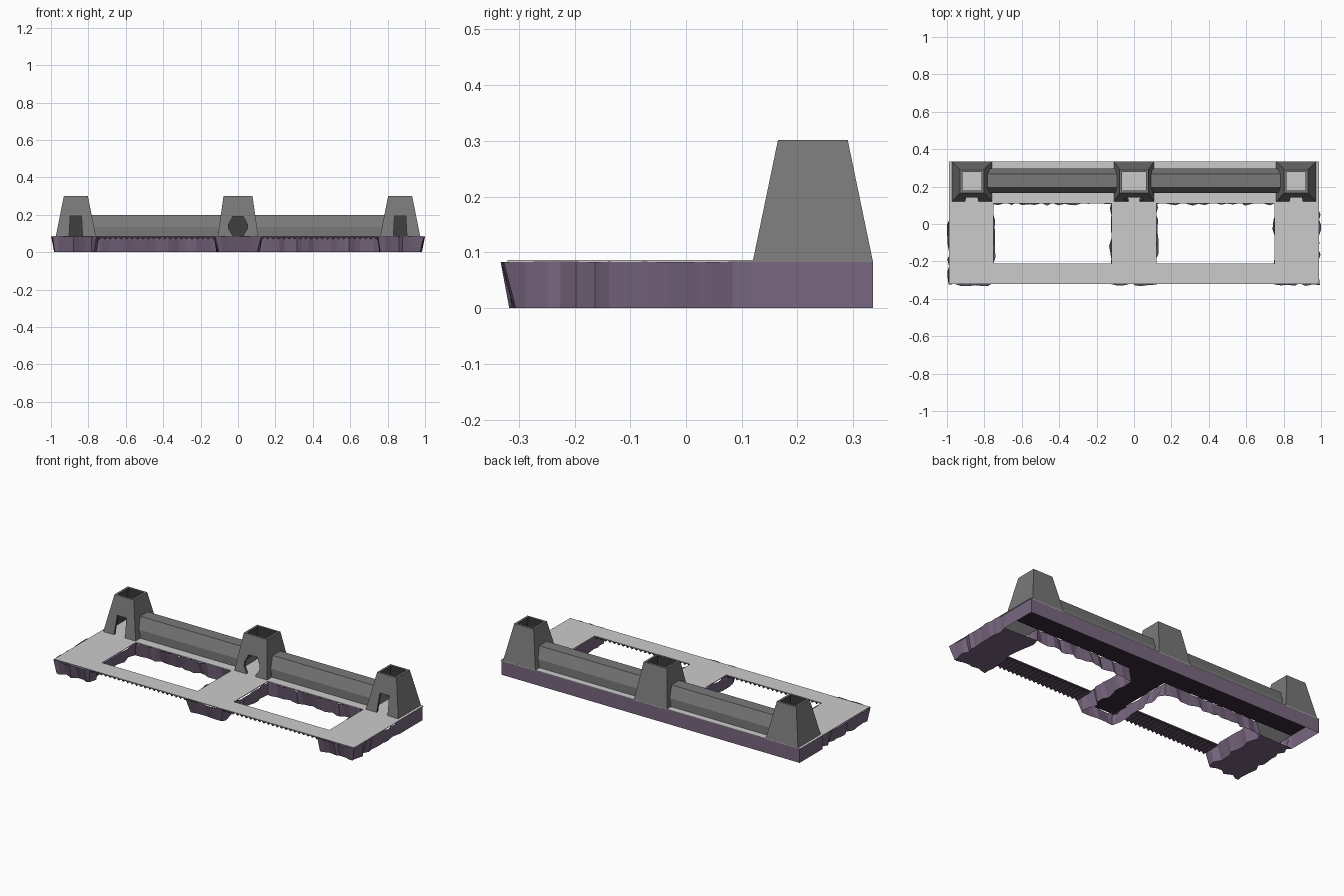
import bpy, bmesh, random
from mathutils import Vector

if "Cube" in bpy.data.objects:
    bpy.data.objects.remove(bpy.data.objects["Cube"])

random.seed(4)


def material(name, rgb):
    m = bpy.data.materials.new(name)
    m.diffuse_color = (*rgb, 1)
    m.use_nodes = True
    m.node_tree.nodes["Principled BSDF"].inputs["Base Color"].default_value = m.diffuse_color
    return m


PAVING = material("light_paving", (0.60, 0.60, 0.60))
STONE = material("grey_stone", (0.19, 0.19, 0.19))
DARK_STONE = material("dark_stone", (0.065, 0.065, 0.065))
ROCK = material("purple_rock", (0.19, 0.135, 0.215))
DARK_ROCK = material("dark_rock", (0.04, 0.025, 0.04))

H = 0.083      # height of the rock
DECK = 0.086   # top of the paving
TOP = 0.302    # top of the towers
TY = 0.2275    # tower row in y


def make(name, verts, faces, *mats, recalc=True):
    me = bpy.data.meshes.new(name)
    me.from_pydata(verts, [], faces)
    if recalc:
        bm = bmesh.new()
        bm.from_mesh(me)
        bmesh.ops.recalc_face_normals(bm, faces=bm.faces)
        bm.to_mesh(me)
        bm.free()
    for m in mats:
        me.materials.append(m)
    ob = bpy.data.objects.new(name, me)
    bpy.context.collection.objects.link(ob)
    return ob


def prism(name, profile, axis, a, b, mat):
    """Extrude a 2D profile from a to b along x or y."""
    n = len(profile)
    place = (lambda p, t: (t, p[0], p[1])) if axis == "x" else (lambda p, t: (p[0], t, p[1]))
    verts = [place(p, t) for t in (a, b) for p in profile]
    faces = [(i, (i + 1) % n, n + (i + 1) % n, n + i) for i in range(n)]
    faces += [tuple(range(n))[::-1], tuple(range(n, 2 * n))]
    return make(name, verts, faces, mat)


# Paved deck: a grid with two openings left out
xs = [-0.99, -0.75, -0.12, 0.12, 0.75, 0.99]
ys = [-0.32, -0.21, 0.11, 0.335]
verts = [(x, y, DECK) for y in ys for x in xs]
faces = []
for j in range(3):
    for i in range(5):
        if j == 1 and i in (1, 3):
            continue
        k = j * 6 + i
        faces.append((k, k + 1, k + 7, k + 6))
deck = make("paved_deck", verts, faces, PAVING, recalc=False)
mod = deck.modifiers.new("thickness", "SOLIDIFY")
mod.thickness = 0.003
mod.offset = -1

# Rock wall: jagged, leaning strips along the front outline, flat at the back
corners = [(-0.985, 0.118), (-0.985, -0.318), (-0.755, -0.318), (-0.755, 0.113),
           (-0.118, 0.113), (-0.118, -0.318)]
corners += [(-x, y) for x, y in reversed(corners)]
path, first = [], []
for a, b in zip(corners, corners[1:]):
    a, b = Vector(a), Vector(b)
    first.append(len(path))
    n = max(3, round((b - a).length / 0.032))
    for i in range(n):
        t = 0 if i == 0 else (i + random.uniform(-0.25, 0.25)) / n
        path.append(a.lerp(b, t))
path.append(Vector(corners[-1]))
last = len(path) - 1
verts = []
for i, p in enumerate(path):
    before = (p - path[max(i - 1, 0)])
    after = (path[min(i + 1, last)] - p)
    d = (before.normalized() if i else Vector((0, 0))) + (after.normalized() if i < last else Vector((0, 0)))
    out = Vector((d.y, -d.x))
    out = out.normalized()
    end = i in (0, last)
    top = p + out * (0 if end else random.uniform(-0.002, 0.015))
    low = p + out * (0 if end else random.uniform(-0.026, 0.0))
    verts += [(top.x, top.y, H), (low.x, low.y, 0)]
for x, y in [(0.985, 0.335), (-0.985, 0.335)]:
    verts += [(x, y, H), (x, y, 0)]
n = len(verts) // 2
faces = [(2 * i, 2 * i + 1, 2 * ((i + 1) % n) + 1, 2 * ((i + 1) % n)) for i in range(n)]
# closed undersides of the two side arms
faces.append(tuple(2 * i + 1 for i in range(0, first[3] + 1)))
faces.append(tuple(2 * i + 1 for i in range(first[8], last + 1)))
make("rock_wall", verts, faces, ROCK, recalc=False)

# Dark ceilings inside the hollow rear strip and centre arm
for name, x, y0, y1 in [("rear_hollow_ceiling", 0.98, 0.113, 0.333),
                        ("centre_hollow_ceiling", 0.115, -0.315, 0.113)]:
    prism(name, [(-x, 0.078), (x, 0.078), (x, 0.082), (-x, 0.082)], "y", y0, y1, DARK_ROCK)

# Serrated underside of the two front walkways
for side, x0 in (("left", -0.755), ("right", 0.115)):
    teeth = 22
    step = 0.64 / teeth
    zigzag = [(x0, 0.083)]
    for i in range(teeth):
        zigzag += [(x0 + (i + 0.5) * step, 0.068), (x0 + (i + 1) * step, 0.082)]
    zigzag[-1] = (x0 + 0.64, 0.083)
    prism(side + "_walkway_teeth", zigzag, "y", -0.316, -0.214, DARK_ROCK)


def tower(name, cx, base, top, door):
    """Hollow tapered tower with a doorway cut through its front wall."""
    t = 0.013
    verts = []
    for bx, tx, by, ty in [(base, top, 0.1075, 0.0625), (base - t, top - t, 0.1075 - t, 0.0625 - t)]:
        for hx, hy, z in [(bx, by, DECK - 0.001), (tx, ty, TOP)]:
            verts += [(cx + sx * hx, TY + sy * hy, z) for sx, sy in [(-1, -1), (1, -1), (1, 1), (-1, 1)]]
    # rings: 0 outer base, 4 outer top, 8 inner base, 12 inner top
    faces = []
    for a, b in [(0, 4), (12, 8), (4, 12), (8, 0)]:
        faces += [(a + i, a + (i + 1) % 4, b + (i + 1) % 4, b + i) for i in range(4)]
    ob = make(name, verts, faces, STONE, DARK_STONE)
    for i in range(4, 8):
        ob.data.polygons[i].material_index = 1
    cutter = prism("door_cutter", [(cx + x, z) for x, z in door], "y", 0.05, 0.2, DARK_STONE)
    cutter.hide_render = True
    mod = ob.modifiers.new("door", "BOOLEAN")
    mod.operation = "DIFFERENCE"
    mod.solver = "EXACT"
    mod.object = cutter
    bpy.context.view_layer.update()
    cut = bpy.data.meshes.new_from_object(ob.evaluated_get(bpy.context.evaluated_depsgraph_get()))
    ob.modifiers.clear()
    ob.data = cut
    bpy.data.objects.remove(cutter)


# Towers
side_door = [(-0.037, 0.07), (0.037, 0.07), (0.03, 0.195), (-0.03, 0.195)]
centre_door = [(-0.028, 0.07), (0.028, 0.07), (0.03, 0.092), (0.05, 0.125), (0.05, 0.15),
               (0.028, 0.192), (-0.028, 0.192), (-0.05, 0.15), (-0.05, 0.125), (-0.03, 0.092)]
tower("left_tower", -0.867, 0.107, 0.064, side_door)
tower("centre_tower", 0, 0.108, 0.077, centre_door)
tower("right_tower", 0.867, 0.107, 0.064, side_door)

# Ramparts joining the towers
rampart = [(0.165, 0.085), (0.165, 0.135), (0.195, 0.2), (0.266, 0.2), (0.296, 0.135), (0.296, 0.085)]
prism("left_rampart", rampart, "x", -0.785, -0.09, STONE)
prism("right_rampart", rampart, "x", 0.09, 0.785, STONE)
